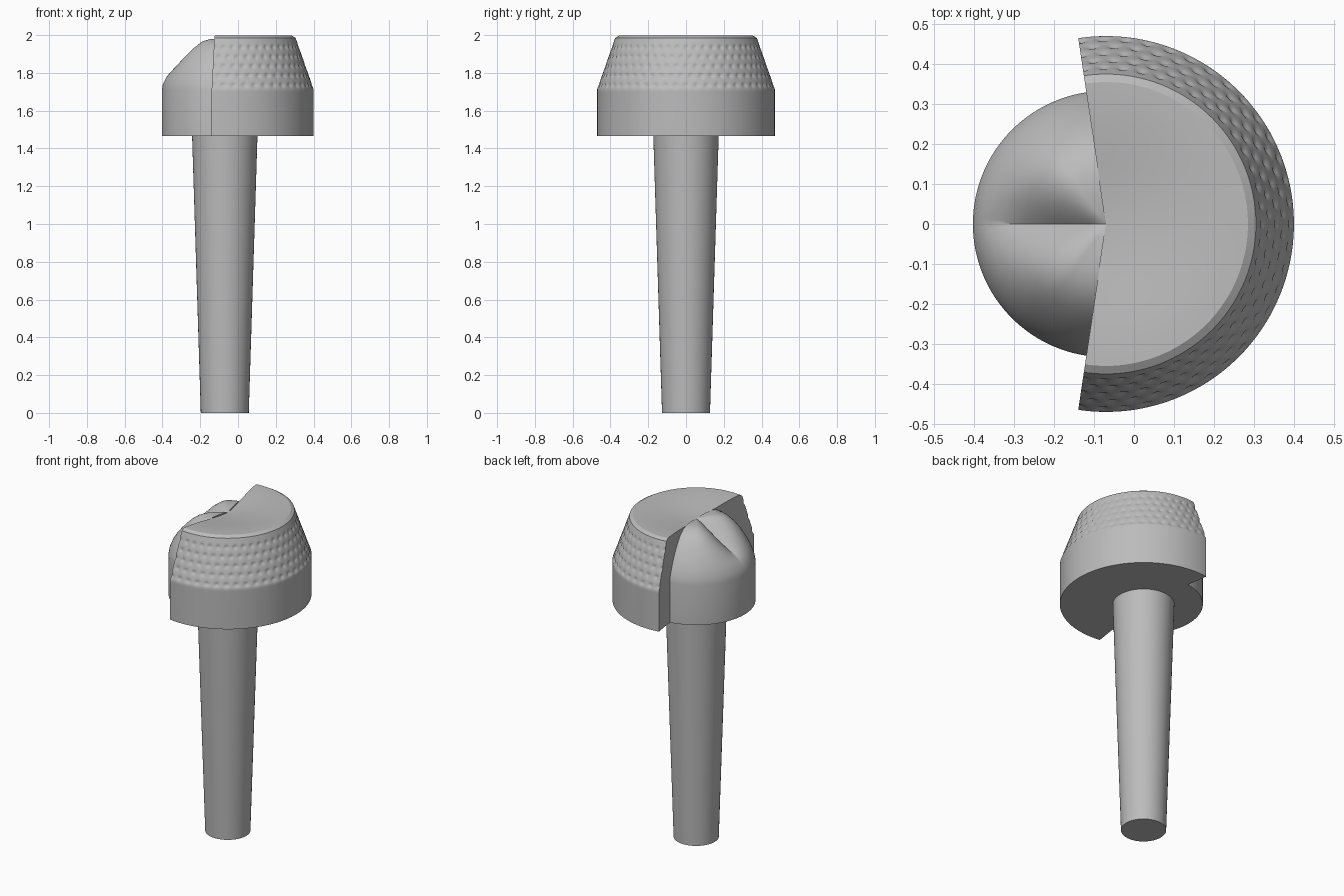
import bpy, bmesh, math

cube = bpy.data.objects.get("Cube")
if cube:
    bpy.data.objects.remove(cube, do_unlink=True)

AXIS_X = -0.07      # common axis of stem and head
HEAD_Z = 1.465      # underside of the head
CUT = 98.5          # half angle of the wide sector, in degrees

grey = bpy.data.materials.new("plain_grey")
grey.use_nodes = True
grey.diffuse_color = (0.5, 0.5, 0.5, 1)
grey.node_tree.nodes["Principled BSDF"].inputs["Base Color"].default_value = (0.5, 0.5, 0.5, 1)


def finish(bm, name, angle):
    bmesh.ops.remove_doubles(bm, verts=bm.verts, dist=1e-5)
    bmesh.ops.recalc_face_normals(bm, faces=bm.faces)
    mesh = bpy.data.meshes.new(name)
    bm.to_mesh(mesh)
    bm.free()
    mesh.materials.append(grey)
    ob = bpy.data.objects.new(name, mesh)
    bpy.context.collection.objects.link(ob)
    ob.location.x = AXIS_X
    bpy.ops.object.select_all(action="DESELECT")
    ob.select_set(True)
    bpy.context.view_layer.objects.active = ob
    bpy.ops.object.shade_smooth_by_angle(angle=math.radians(angle))
    return ob


def sector(name, start, end, steps, profile, angle, capped):
    """Sweep an angle-dependent (radius, height) profile around the axis."""
    bm = bmesh.new()
    columns = []
    for i in range(steps + 1):
        deg = start + (end - start) * i / steps
        c, s = math.cos(math.radians(deg)), math.sin(math.radians(deg))
        columns.append([bm.verts.new((r * c, r * s, z)) for r, z in profile(deg)])
    for a, b in zip(columns, columns[1:]):
        for j in range(len(a) - 1):
            bm.faces.new((a[j], b[j], b[j + 1], a[j + 1]))
    if capped:
        bm.faces.new(columns[0])
        bm.faces.new(columns[-1])
    return finish(bm, name, angle)


# Staggered rows of small dents on the sloping flank
def dent(deg, z):
    depth = 0
    for row in range(5):
        dz = z - (1.735 + 0.05 * row)
        pitch = 7
        da = (deg + pitch / 2 * (row % 2) + pitch / 2) % pitch - pitch / 2
        arc = math.radians(da) * 0.43
        depth += 0.007 * math.exp(-(arc / 0.013) ** 2 - (dz / 0.011) ** 2)
    return depth


# Wide sector: straight skirt, dented taper, shallow dished top
def wide_profile(deg):
    pts = [(0, HEAD_Z), (0.47, HEAD_Z), (0.47, 1.70)]
    rows = 44
    for k in range(rows + 1):
        t = k / rows
        z = 1.715 + 0.27 * t
        pts.append((0.47 - 0.095 * t - dent(deg, z), z))
    for k in range(10, -1, -1):
        t = k / 10
        pts.append((0.355 * t, 1.97 + 0.027 * t * t * (3 - 2 * t)))
    return pts


# Narrow sector: two rounded lobes with a valley between them
RADII = (0.333, 0.327, 0.31, 0.29, 0.26, 0.23, 0.2, 0.16, 0.12, 0.08, 0.04, 0)
LOBE = (1.71, 1.745, 1.79, 1.83, 1.88, 1.918, 1.948, 1.972, 1.98, 1.98, 1.976, 1.97)
VALLEY = (1.71, 1.742, 1.776, 1.797, 1.815, 1.831, 1.848, 1.872, 1.898, 1.925, 1.952, 1.97)


def lobe_profile(deg):
    swell = math.sin(min(abs(deg - 180) / 55, 1) * math.pi / 2)
    pts = [(0, HEAD_Z), (RADII[0], HEAD_Z)]
    return pts + [(r, v + (h - v) * swell) for r, h, v in zip(RADII, LOBE, VALLEY)]


sector("head_wide_sector", -CUT, CUT, 280, wide_profile, 28, True)
sector("head_lobed_sector", CUT, 360 - CUT, 80, lobe_profile, 35, False)

# Tapered stem
bm = bmesh.new()
bmesh.ops.create_cone(bm, cap_ends=True, segments=64, radius1=0.127, radius2=0.173, depth=HEAD_Z)
bmesh.ops.translate(bm, verts=bm.verts, vec=(0, 0, HEAD_Z / 2))
finish(bm, "stem", 30)
